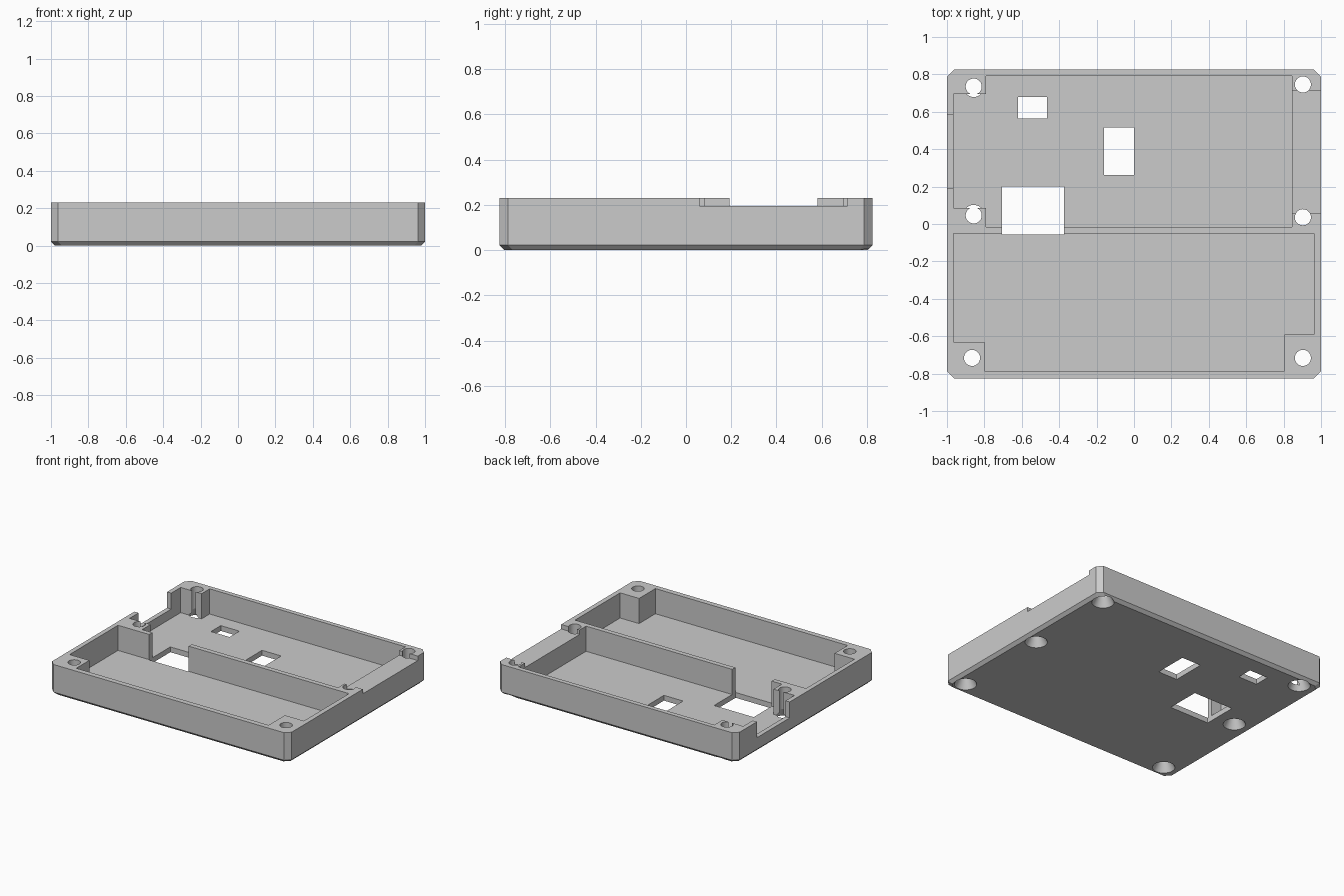
import bpy, bmesh, math

cube = bpy.data.objects.get("Cube")
if cube:
    bpy.data.objects.remove(cube, do_unlink=True)

grey = bpy.data.materials.new("plain_grey")
grey.use_nodes = True
colour = (0.6, 0.6, 0.6, 1)
grey.diffuse_color = colour
grey.node_tree.nodes["Principled BSDF"].inputs["Base Color"].default_value = colour

HEIGHT, FLOOR, OVER = 0.23, 0.04, 0.4


def loft(name, rings):
    """Closed solid through a stack of matching rings."""
    bm = bmesh.new()
    loops = [[bm.verts.new(p) for p in ring] for ring in rings]
    n = len(loops[0])
    bm.faces.new(loops[0])
    bm.faces.new(loops[-1])
    for a, b in zip(loops, loops[1:]):
        for i in range(n):
            j = (i + 1) % n
            bm.faces.new((a[i], a[j], b[j], b[i]))
    bmesh.ops.recalc_face_normals(bm, faces=bm.faces)
    mesh = bpy.data.meshes.new(name)
    bm.to_mesh(mesh)
    bm.free()
    mesh.materials.append(grey)
    obj = bpy.data.objects.new(name, mesh)
    bpy.context.collection.objects.link(obj)
    return obj


def prism(outline, z0, z1=OVER):
    return loft("cutter", [[(x, y, z) for x, y in outline] for z in (z0, z1)])


def box(x0, x1, y0, y1, z0):
    return prism([(x0, y0), (x1, y0), (x1, y1), (x0, y1)], z0)


def screw_hole(x, y):
    """Straight shaft with a flared countersink at the underside."""
    profile = [(0.082, -0.01), (0.043, 0.065), (0.043, OVER)]
    turns = [math.tau * i / 40 for i in range(40)]
    return loft("cutter", [[(x + r * math.cos(t), y + r * math.sin(t), z)
                            for t in turns] for r, z in profile])


def cut(body, cutter):
    mod = body.modifiers.new("cut", "BOOLEAN")
    mod.operation = "DIFFERENCE"
    mod.solver = "EXACT"
    mod.object = cutter
    bpy.context.view_layer.update()
    graph = bpy.context.evaluated_depsgraph_get()
    mesh = bpy.data.meshes.new_from_object(body.evaluated_get(graph))
    body.modifiers.clear()
    body.data = mesh
    bpy.data.objects.remove(cutter, do_unlink=True)


def chamfered_ring(inset, z):
    x, y, c = 1 - inset, 0.825 - inset, 0.037
    return [(x - c, -y, z), (x, c - y, z), (x, y - c, z), (x - c, y, z),
            (c - x, y, z), (-x, y - c, z), (-x, c - y, z), (c - x, -y, z)]


# Tray block with chamfered corners and underside
tray = loft("case_tray", [chamfered_ring(0.022, 0), chamfered_ring(0, 0.022),
                          chamfered_ring(0, HEIGHT)])

# Rear pocket, leaving two posts on one side and a thick wall on the other
cut(tray, prism([(-0.79, -0.015), (0.845, -0.015), (0.845, 0.79), (-0.79, 0.79),
                 (-0.79, 0.695), (-0.965, 0.695), (-0.965, 0.085), (-0.79, 0.085)], FLOOR))

# Front pocket, leaving two corner posts
cut(tray, prism([(-0.8, -0.785), (0.805, -0.785), (0.805, -0.59), (0.963, -0.59),
                 (0.963, -0.052), (-0.965, -0.052), (-0.965, -0.63), (-0.8, -0.63)], FLOOR))

# Side wall openings: deep on one side, shallow ledge on the other
cut(tray, box(-1.1, -0.93, 0.192, 0.582, 0.11))
cut(tray, box(0.83, 1.1, 0.06, 0.715, 0.196))

# Windows through the floor, the largest also breaking the dividing wall
for window in ((-0.705, -0.375, -0.056, 0.2), (-0.16, 0, 0.263, 0.515),
               (-0.62, -0.465, 0.563, 0.68)):
    cut(tray, box(*window, -0.1))

# Screw holes
for spot in ((-0.857, 0.735), (-0.857, 0.046), (0.903, 0.746), (0.903, 0.036),
             (-0.866, -0.716), (0.903, -0.716)):
    cut(tray, screw_hole(*spot))

bpy.ops.object.select_all(action="DESELECT")
tray.select_set(True)
bpy.context.view_layer.objects.active = tray
bpy.ops.object.shade_smooth_by_angle(angle=math.radians(20))
